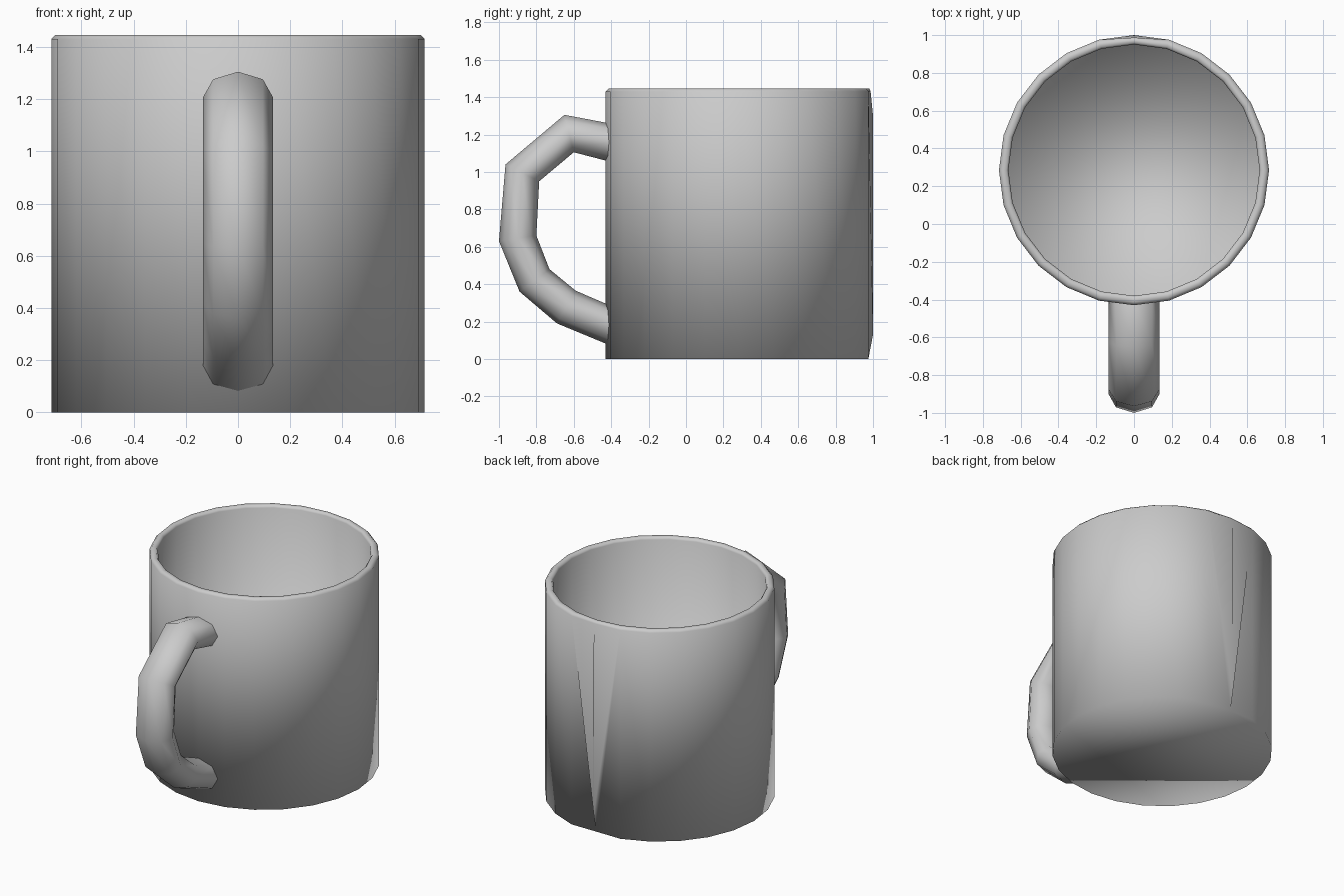
import bpy, bmesh
from math import sin, cos, pi
from mathutils import Vector

if "Cube" in bpy.data.objects:
    bpy.data.objects.remove(bpy.data.objects["Cube"])

SIDES = 24
CENTRE_Y = 0.285


def finish(name, bm):
    bmesh.ops.recalc_face_normals(bm, faces=bm.faces)
    for f in bm.faces:
        f.smooth = True
    mesh = bpy.data.meshes.new(name)
    bm.to_mesh(mesh)
    bm.free()
    ob = bpy.data.objects.new(name, mesh)
    bpy.context.collection.objects.link(ob)
    return ob


def bridge(bm, a, b):
    n = len(a)
    for i in range(n):
        j = (i + 1) % n
        bm.faces.new((a[i], a[j], b[j], b[i]))


# Cup: hollow 24-sided profile (radius, z), from outer base over the rim to the inner floor
bm = bmesh.new()
profile = [(0.715, 0), (0.715, 1.43), (0.70, 1.445), (0.675, 1.445), (0.665, 1.43), (0.665, 0.05)]
rings = []
for r, z in profile:
    rings.append([bm.verts.new((r * sin(2 * pi * i / SIDES),
                                CENTRE_Y + r * cos(2 * pi * i / SIDES), z))
                  for i in range(SIDES)])
for a, b in zip(rings, rings[1:]):
    bridge(bm, a, b)
bm.faces.new(rings[0])
bm.faces.new(rings[-1])

# Back seam: flattened corners at the base and rim, full radius between them
low, high = rings[0][0], rings[1][0]
seam = bm.edges.get((low, high))
e, v1 = bmesh.utils.edge_split(seam, low, 0.09)
v1.co.z = 0.13
upper = bm.edges.get((v1, high))
e, v2 = bmesh.utils.edge_split(upper, v1, 0.9)
v2.co.z = 1.30
low.co.y, high.co.y = 0.975, 0.987
rings[2][0].co.y = 0.98
back_faces = list(set(v1.link_faces) | set(v2.link_faces))
bmesh.ops.triangulate(bm, faces=back_faces)
finish("cup", bm)

# Handle: eight-sided tube through pairs of outer and inner points (y, z)
stations = [((-0.40, 1.258), (-0.40, 1.053)),
            ((-0.65, 1.305), (-0.60, 1.105)),
            ((-0.965, 1.04), (-0.785, 0.95)),
            ((-1.00, 0.63), (-0.80, 0.66)),
            ((-0.89, 0.36), (-0.73, 0.48)),
            ((-0.69, 0.19), (-0.59, 0.365)),
            ((-0.40, 0.07), (-0.40, 0.283))]
bm = bmesh.new()
rings = []
for outer, inner in stations:
    o, n = Vector((0, *outer)), Vector((0, *inner))
    mid, half = (o + n) / 2, (o - n) / 2
    rings.append([bm.verts.new(mid + half * cos(k * pi / 4) + Vector((0.135 * sin(k * pi / 4), 0, 0)))
                  for k in range(8)])
for a, b in zip(rings, rings[1:]):
    bridge(bm, a, b)
finish("handle", bm)
